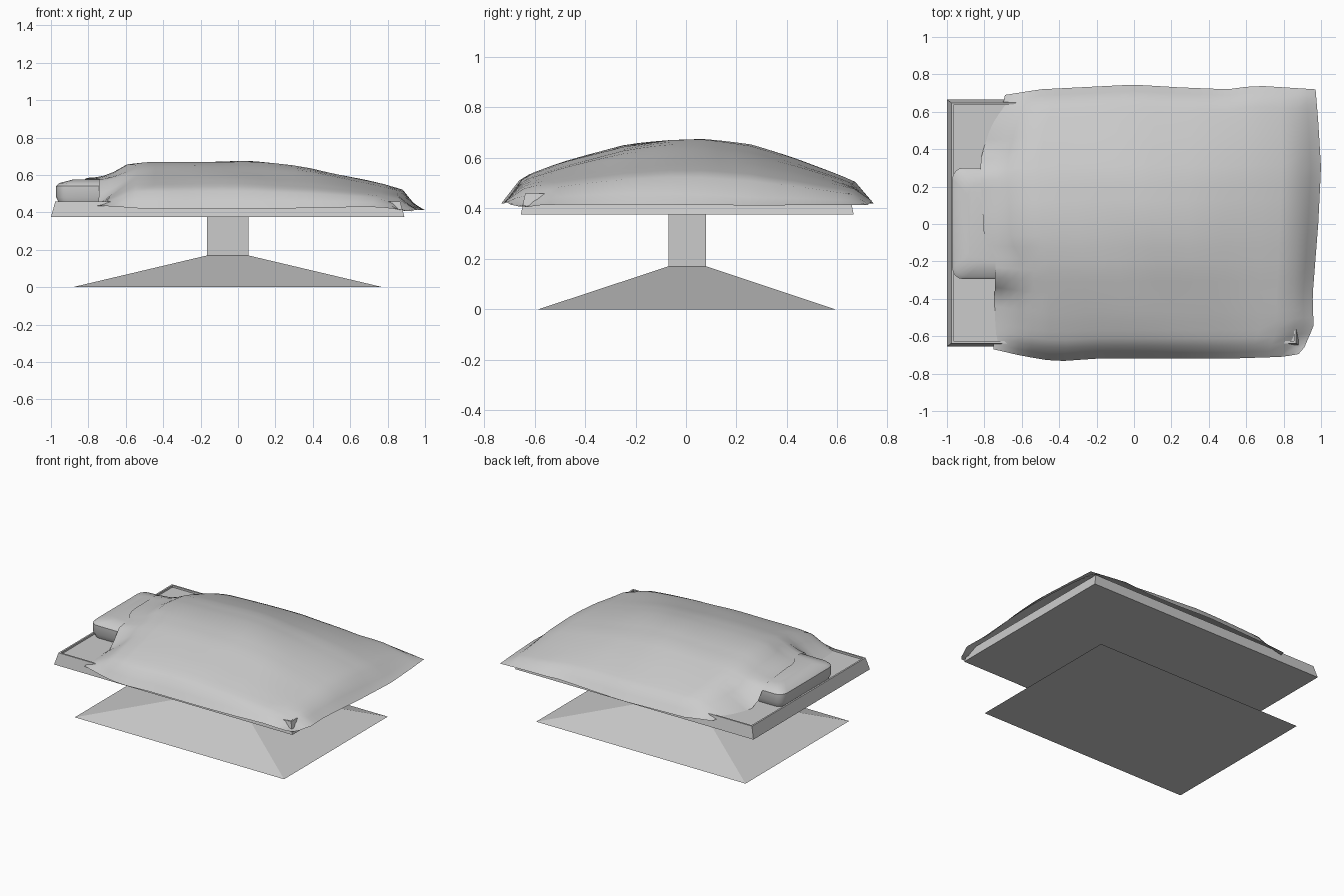
import bpy, bmesh, math

if "Cube" in bpy.data.objects:
    bpy.data.objects.remove(bpy.data.objects["Cube"])


def make_object(name, bm, smooth=None):
    bmesh.ops.recalc_face_normals(bm, faces=bm.faces)
    mesh = bpy.data.meshes.new(name)
    bm.to_mesh(mesh)
    bm.free()
    obj = bpy.data.objects.new(name, mesh)
    bpy.context.collection.objects.link(obj)
    if smooth is not None:
        bpy.context.view_layer.objects.active = obj
        obj.select_set(True)
        bpy.ops.object.shade_smooth_by_angle(angle=math.radians(smooth))
        obj.select_set(False)
    return obj


def rect(x0, x1, y0, y1, z):
    return [(x0, y0, z), (x1, y0, z), (x1, y1, z), (x0, y1, z)]


def rounded(x0, x1, y0, y1, z, r, n=4):
    pts = []
    for cx, cy, a in ((x1 - r, y1 - r, 0), (x0 + r, y1 - r, 90),
                      (x0 + r, y0 + r, 180), (x1 - r, y0 + r, 270)):
        for i in range(n + 1):
            k = math.radians(a + 90 * i / n)
            pts.append((cx + r * math.cos(k), cy + r * math.sin(k), z))
    return pts


def loft(name, rings, smooth=None):
    bm = bmesh.new()
    loops = [[bm.verts.new(p) for p in ring] for ring in rings]
    n = len(loops[0])
    for a, b in zip(loops, loops[1:]):
        for i in range(n):
            j = (i + 1) % n
            bm.faces.new((a[i], a[j], b[j], b[i]))
    bm.faces.new(loops[0][::-1])
    bm.faces.new(loops[-1])
    return make_object(name, bm, smooth)


def interp(pts, v):
    if v <= pts[0][0]:
        return pts[0][1]
    for (a, fa), (b, fb) in zip(pts, pts[1:]):
        if v <= b:
            return fa + (fb - fa) * (v - a) / (b - a)
    return pts[-1][1]


# Sloped foot and square column
loft("pedestal", [rect(-0.885, 0.775, -0.585, 0.59, 0),
                  rect(-0.165, 0.055, -0.07, 0.08, 0.17),
                  rect(-0.165, 0.055, -0.07, 0.08, 0.38)])

# Tray-like bed platform with a thin rim
loft("bed_platform", [rect(-1.0, 0.89, -0.655, 0.665, 0.375),
                      rect(-0.977, 0.867, -0.638, 0.648, 0.458),
                      rect(-0.965, 0.855, -0.626, 0.636, 0.458),
                      rect(-0.965, 0.855, -0.626, 0.636, 0.445)])

# Pillow, chamfered along the top
loft("pillow", [rounded(-0.955, -0.50, -0.28, 0.285, 0.445, 0.05),
                rounded(-0.972, -0.48, -0.295, 0.30, 0.48, 0.06),
                rounded(-0.972, -0.48, -0.295, 0.30, 0.54, 0.06),
                rounded(-0.955, -0.50, -0.28, 0.285, 0.557, 0.06),
                rounded(-0.885, -0.57, -0.21, 0.215, 0.575, 0.06)], 35)

# Blanket outline (left and right ends by y, front and back edges by x)
LEFT = [(-0.74, -0.75), (-0.62, -0.75), (-0.19, -0.74), (-0.1, -0.80),
        (0.25, -0.82), (0.36, -0.82), (0.55, -0.77), (0.70, -0.69)]
RIGHT = [(-0.72, 0.88), (-0.69, 0.91), (-0.57, 0.96), (-0.4, 0.955),
         (0, 0.985), (0.3, 1.0), (0.55, 0.985), (0.73, 0.97)]
FRONT = [(-0.75, 0.67), (-0.6, 0.705), (-0.42, 0.735), (-0.2, 0.72),
         (0.5, 0.72), (0.8, 0.71), (0.91, 0.69)]
BACK = [(-0.69, 0.69), (-0.5, 0.72), (0, 0.745), (0.25, 0.73),
        (0.5, 0.72), (0.65, 0.74), (0.97, 0.72)]
# Ridge height along x, and share of that height across the width
RIDGE = [(-0.82, 0.575), (-0.74, 0.60), (-0.57, 0.665), (-0.2, 0.677),
         (0.05, 0.677), (0.36, 0.645), (0.55, 0.605), (0.75, 0.56),
         (0.92, 0.51), (1.0, 0.415)]
CROSS = [(-1, 0), (-0.89, 0.42), (-0.7, 0.62), (-0.54, 0.75), (-0.32, 0.92),
         (-0.1, 1), (0.1, 1), (0.36, 0.90), (0.6, 0.68), (0.78, 0.49),
         (0.9, 0.35), (1, 0)]
EDGE = [(-0.8, 0.435), (-0.5, 0.42), (0.2, 0.42), (0.7, 0.43), (1, 0.412)]


def blanket_point(s, t):
    y = t * 0.72
    xl, xr = interp(LEFT, y), interp(RIGHT, y)
    x = xl + (xr - xl) * s
    y = t * (interp(FRONT, x) if t < 0 else interp(BACK, x))
    e = interp(EDGE, x)
    ridge = interp(RIDGE, x)
    if s > 0.94:
        ridge += (e - ridge) * (s - 0.94) / 0.06
    z = e + (ridge - e) * interp(CROSS, t)
    # soft folds
    fade = math.sin(math.pi * s) * (1 - t * t)
    z += 0.005 * fade * math.sin(9 * x + 7 * y) - 0.004 * fade
    # head end rests on the platform and over the pillow
    if s < 0.12:
        over = max(0.0, min(1.0, (0.38 - abs(y)) / 0.1))
        head = 0.435 + 0.025 * (1 - abs(t)) + over * 0.125
        k = s / 0.12
        z = head + (z - head) * k ** 0.8
    # corner where the platform pokes through
    z -= 0.03 * math.exp(-((x - 0.87) ** 2 + (y + 0.62) ** 2) / 0.003)
    return x, y, z


# Blanket draped over a sleeping-shaped mound
bm = bmesh.new()
S = [0, 0.02, 0.05, 0.08, 0.12] + [0.12 + 0.82 * i / 15 for i in range(1, 16)] + [0.97, 1]
T = [math.sin(math.pi / 2 * (-1 + 2 * i / 28)) * 0.4 + 0.6 * (-1 + 2 * i / 28)
     for i in range(29)]
grid = [[bm.verts.new(blanket_point(s, t)) for t in T] for s in S]
for a, b in zip(grid, grid[1:]):
    for j in range(len(T) - 1):
        bm.faces.new((a[j], b[j], b[j + 1], a[j + 1]))
make_object("blanket", bm, 50)
